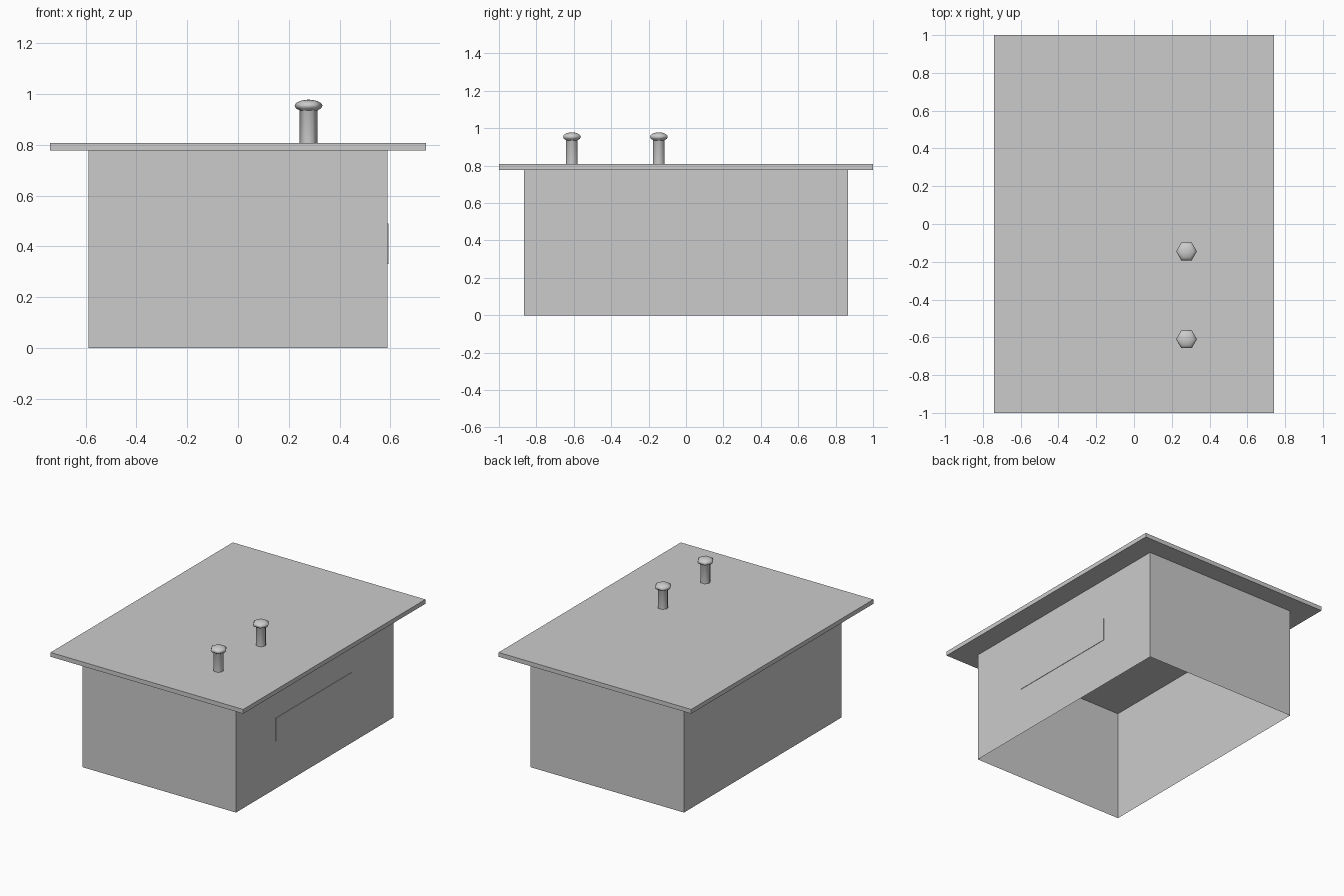
import bpy, bmesh, math

if "Cube" in bpy.data.objects:
    bpy.data.objects.remove(bpy.data.objects["Cube"])


def make_object(name, bm):
    bmesh.ops.recalc_face_normals(bm, faces=bm.faces)
    mesh = bpy.data.meshes.new(name)
    bm.to_mesh(mesh)
    bm.free()
    ob = bpy.data.objects.new(name, mesh)
    bpy.context.collection.objects.link(ob)
    return ob


def box(name, lo, hi, open_bottom=False):
    bm = bmesh.new()
    bmesh.ops.create_cube(bm, size=1)
    for v in bm.verts:
        v.co = [(a + b) / 2 + c * (b - a) for a, b, c in zip(lo, hi, v.co)]
    bm.normal_update()
    if open_bottom:
        # remove both caps, leaving a tube of thin walls under the lid
        caps = [f for f in bm.faces if abs(f.normal.z) > 0.9]
        bmesh.ops.delete(bm, geom=caps, context='FACES_ONLY')
    return make_object(name, bm)


def knob(name, x, y, z):
    # six-sided stem with a flattened round head
    r, half, zc = 0.055, 0.024, 0.146
    profile = [(0.035, 0), (0.035, zc - half * 0.8)]
    for deg in (-50, -25, 0, 25, 50, 72):
        a = math.radians(deg)
        profile.append((r * math.cos(a), zc + half * math.sin(a)))
    profile.append((0, zc + half))
    bm = bmesh.new()
    vs = [bm.verts.new((pr, 0, pz)) for pr, pz in profile]
    es = [bm.edges.new(p) for p in zip(vs, vs[1:])]
    bmesh.ops.spin(bm, geom=vs + es, cent=(0, 0, 0), axis=(0, 0, 1),
                   angle=math.tau, steps=6)
    bmesh.ops.remove_doubles(bm, verts=bm.verts, dist=1e-4)
    ob = make_object(name, bm)
    ob.location = (x, y, z)
    for p in ob.data.polygons:
        p.use_smooth = True
    return ob


# open-bottomed housing and its overhanging lid
box("housing", (-0.59, -0.865, 0), (0.59, 0.865, 0.778), open_bottom=True)
box("lid", (-0.74, -1, 0.778), (0.74, 1, 0.808))

# thin plate on the right wall
box("side_plate", (0.588, -0.43, 0.33), (0.593, 0.40, 0.49))

# pair of knobs on the lid
for i, y in enumerate((-0.61, -0.145)):
    knob(f"knob_{i + 1}", 0.278, y, 0.808)
